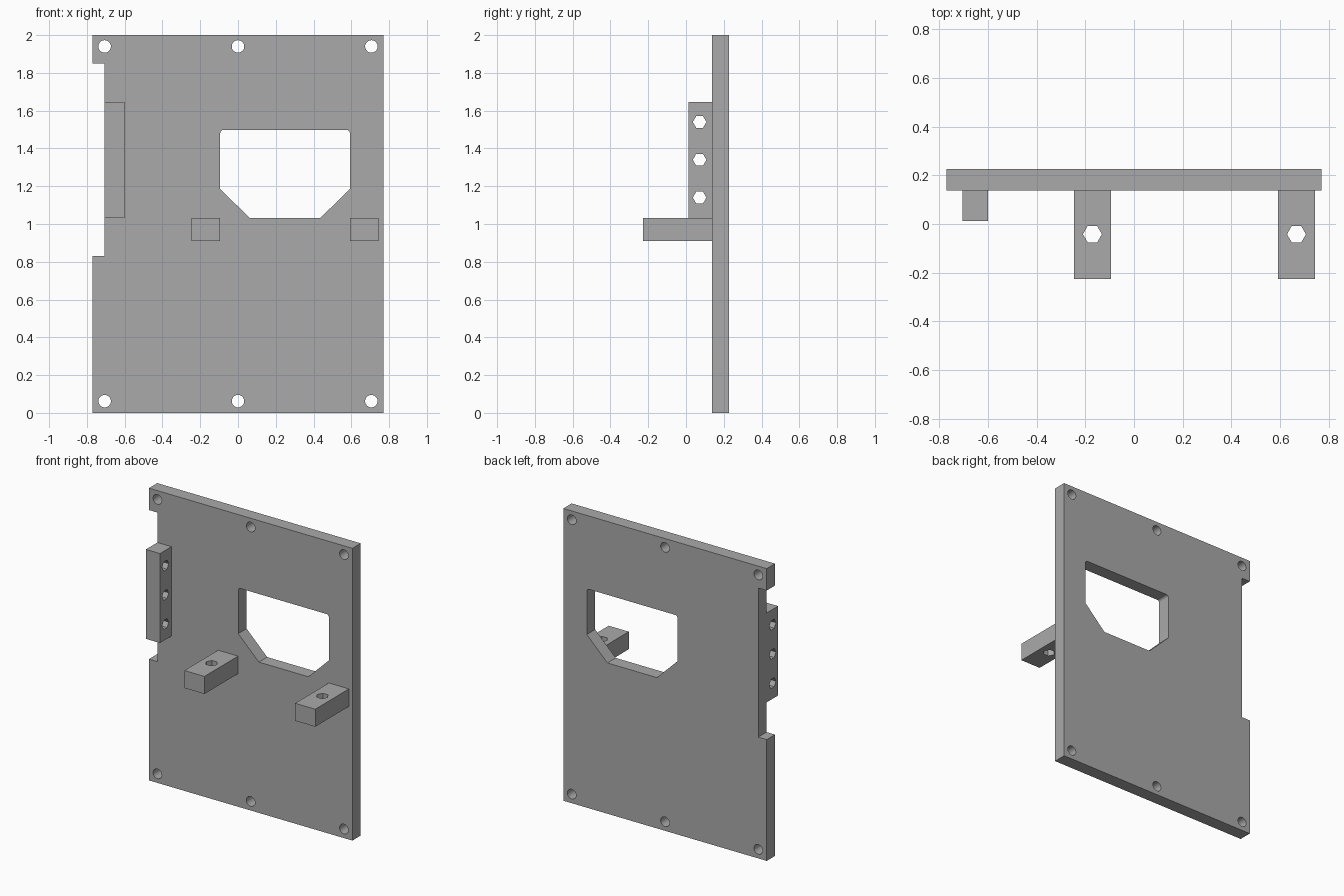
import bpy
import bmesh
from math import cos, sin, pi, radians
from mathutils import Matrix

cube = bpy.data.objects.get("Cube")
if cube:
    bpy.data.objects.remove(cube, do_unlink=True)

grey = bpy.data.materials.new("plain grey")
grey.use_nodes = True
colour = (0.4, 0.4, 0.4, 1)
grey.diffuse_color = colour
grey.node_tree.nodes["Principled BSDF"].inputs["Base Color"].default_value = colour

FRONT, BACK = 0.137, 0.227      # front and back faces of the panel


def rectangle(x0, x1, y0, y1):
    return [(x0, y0), (x1, y0), (x1, y1), (x0, y1)]


def ring(cx, cy, radius, sides):
    return [(cx + radius * cos(2 * pi * i / sides),
             cy + radius * sin(2 * pi * i / sides)) for i in range(sides)]


def arc(cx, cy, radius, start, steps=6):
    """Quarter turn for a rounded corner, starting at an angle in degrees."""
    angles = [radians(start + 90 * i / steps) for i in range(steps + 1)]
    return [(cx + radius * cos(a), cy + radius * sin(a)) for a in angles]


def slab(name, loops, thickness, location, rotation=(0, 0, 0)):
    """Extrude a flat outline with holes, centred on its own plane."""
    curve = bpy.data.curves.new(name, "CURVE")
    curve.dimensions = "2D"
    curve.fill_mode = "BOTH"
    curve.extrude = thickness / 2
    for loop in loops:
        spline = curve.splines.new("POLY")
        spline.points.add(len(loop) - 1)
        for point, (x, y) in zip(spline.points, loop):
            point.co = (x, y, 0, 1)
        spline.use_cyclic_u = True
        spline.use_smooth = False
    obj = bpy.data.objects.new(name, curve)
    bpy.context.collection.objects.link(obj)
    obj.location = location
    obj.rotation_euler = [radians(r) for r in rotation]
    bpy.ops.object.select_all(action="DESELECT")
    obj.select_set(True)
    bpy.context.view_layer.objects.active = obj
    bpy.ops.object.convert(target="MESH")
    obj = bpy.context.view_layer.objects.active
    # Weld caps to walls
    bm = bmesh.new()
    bm.from_mesh(obj.data)
    bmesh.ops.remove_doubles(bm, verts=bm.verts, dist=0.0001)
    bmesh.ops.recalc_face_normals(bm, faces=bm.faces)
    bm.to_mesh(obj.data)
    bm.free()
    obj.data.materials.clear()
    obj.data.materials.append(grey)
    bpy.ops.object.shade_smooth_by_angle(angle=radians(30))
    return obj


# Panel with a notch in its right edge, a window and six screw holes
outline = [(-0.77, 0), (0.77, 0), (0.77, 2), (-0.77, 2),
           (-0.77, 1.85), (-0.706, 1.85), (-0.706, 0.83), (-0.77, 0.83)]
r = 0.017
window = [(-0.094, 1.185), (0.062, 1.032), (0.436, 1.032), (0.592, 1.185)]
window += arc(0.592 - r, 1.498 - r, r, 0) + arc(-0.094 + r, 1.498 - r, r, 90)
holes = [ring(x, z, 0.033, 32) for x in (-0.706, 0, 0.706) for z in (0.062, 1.94)]
slab("panel", [outline, window] + holes, BACK - FRONT,
     (0, (FRONT + BACK) / 2, 0), (90, 0, 0))

# Side rail with three hexagonal cross holes
rail_holes = [ring(0.072, z, 0.036, 6) for z in (1.14, 1.34, 1.54)]
slab("side_rail", [rectangle(0.013, FRONT, 1.033, 1.645)] + rail_holes,
     0.106, (-0.653, 0, 0), (90, 0, 90))

# Two support arms below the window, each with a hexagonal hole
for name, x in (("right_arm", -0.171), ("left_arm", 0.668)):
    slab(name, [rectangle(-0.076, 0.076, -0.227, FRONT), ring(0, -0.042, 0.039, 6)],
         0.12, (x, 0, 0.971))
